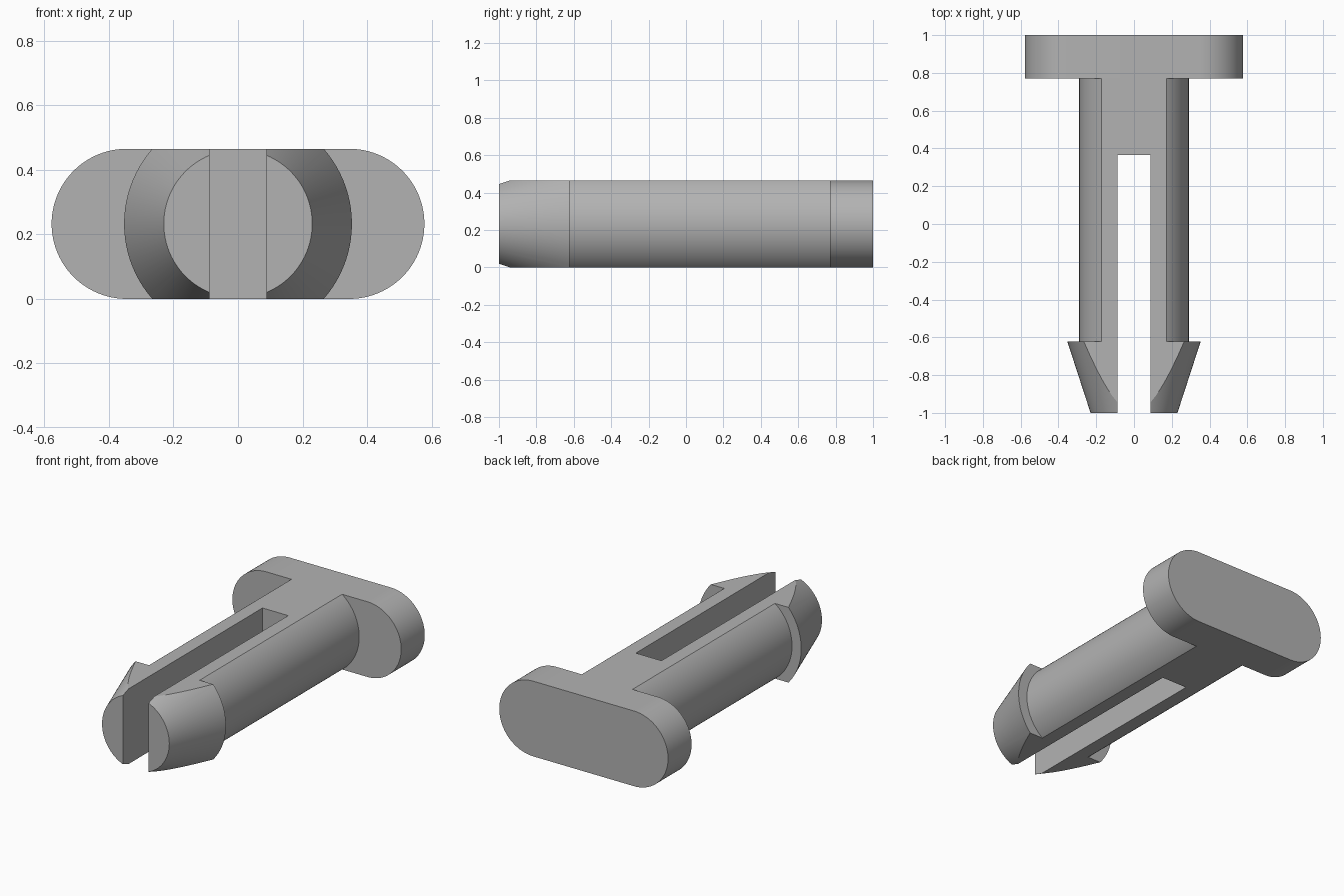
import bpy, bmesh, math
from mathutils import Vector

HEIGHT = 0.465
MID = HEIGHT / 2
SEGMENTS = 96

cube = bpy.data.objects.get("Cube")
if cube:
    bpy.data.objects.remove(cube, do_unlink=True)

grey = bpy.data.materials.new("plain grey")
grey.use_nodes = True
colour = (0.45, 0.45, 0.45, 1)
grey.diffuse_color = colour
grey.node_tree.nodes["Principled BSDF"].inputs["Base Color"].default_value = colour


def make_object(name, bm):
    bmesh.ops.recalc_face_normals(bm, faces=bm.faces)
    mesh = bpy.data.meshes.new(name)
    bm.to_mesh(mesh)
    bm.free()
    mesh.materials.append(grey)
    obj = bpy.data.objects.new(name, mesh)
    bpy.context.collection.objects.link(obj)
    return obj


def smooth(obj):
    bpy.ops.object.select_all(action="DESELECT")
    obj.select_set(True)
    bpy.context.view_layer.objects.active = obj
    bpy.ops.object.shade_smooth_by_angle(angle=math.radians(20))


def turned(name, profile):
    """Revolve (radius, y) points about the long axis, then trim flat above and below."""
    bm = bmesh.new()
    rings = []
    for r, y in profile:
        angles = [math.tau * i / SEGMENTS for i in range(SEGMENTS)]
        rings.append([bm.verts.new((r * math.cos(a), y, MID + r * math.sin(a))) for a in angles])
    for a, b in zip(rings, rings[1:]):
        for i in range(SEGMENTS):
            j = (i + 1) % SEGMENTS
            bm.faces.new((a[i], a[j], b[j], b[i]))
    bm.faces.new(rings[0])
    bm.faces.new(rings[-1])
    for z, side in ((0, -1), (HEIGHT, 1)):
        geom = bm.verts[:] + bm.edges[:] + bm.faces[:]
        cut = bmesh.ops.bisect_plane(bm, geom=geom, plane_co=(0, 0, z),
                                     plane_no=(0, 0, side), clear_outer=True)
        edges = [e for e in cut["geom_cut"] if isinstance(e, bmesh.types.BMEdge)]
        bmesh.ops.triangle_fill(bm, edges=edges, use_beauty=True, normal=Vector((0, 0, side)))
    return make_object(name, bm)


# Shaft with barbed tip
shaft = turned("split_shaft", [(0.23, -1), (0.353, -0.622), (0.29, -0.622), (0.29, 0.77)])

# Slot that splits the shaft into two prongs
bm = bmesh.new()
bmesh.ops.create_cube(bm, size=1)
for v in bm.verts:
    v.co = Vector((v.co.x * 0.176, -0.3675 + v.co.y * 1.465, MID + v.co.z))
cutter = make_object("slot_cutter", bm)
cutter.hide_render = True
slot = shaft.modifiers.new("slot", "BOOLEAN")
slot.operation = "DIFFERENCE"
slot.solver = "EXACT"
slot.object = cutter
bpy.context.view_layer.objects.active = shaft
bpy.ops.object.modifier_apply(modifier=slot.name)
bpy.data.objects.remove(cutter, do_unlink=True)
smooth(shaft)

# Rounded head plate
bm = bmesh.new()
outline = []
for side in (1, -1):
    for i in range(SEGMENTS // 2 + 1):
        a = -math.pi / 2 + math.tau * i / SEGMENTS
        outline.append(bm.verts.new((side * (0.345 + MID * math.cos(a)), 0.77,
                                     MID + side * MID * math.sin(a))))
face = bm.faces.new(outline)
result = bmesh.ops.extrude_face_region(bm, geom=[face])
moved = [v for v in result["geom"] if isinstance(v, bmesh.types.BMVert)]
bmesh.ops.translate(bm, verts=moved, vec=(0, 0.23, 0))
smooth(make_object("head", bm))
